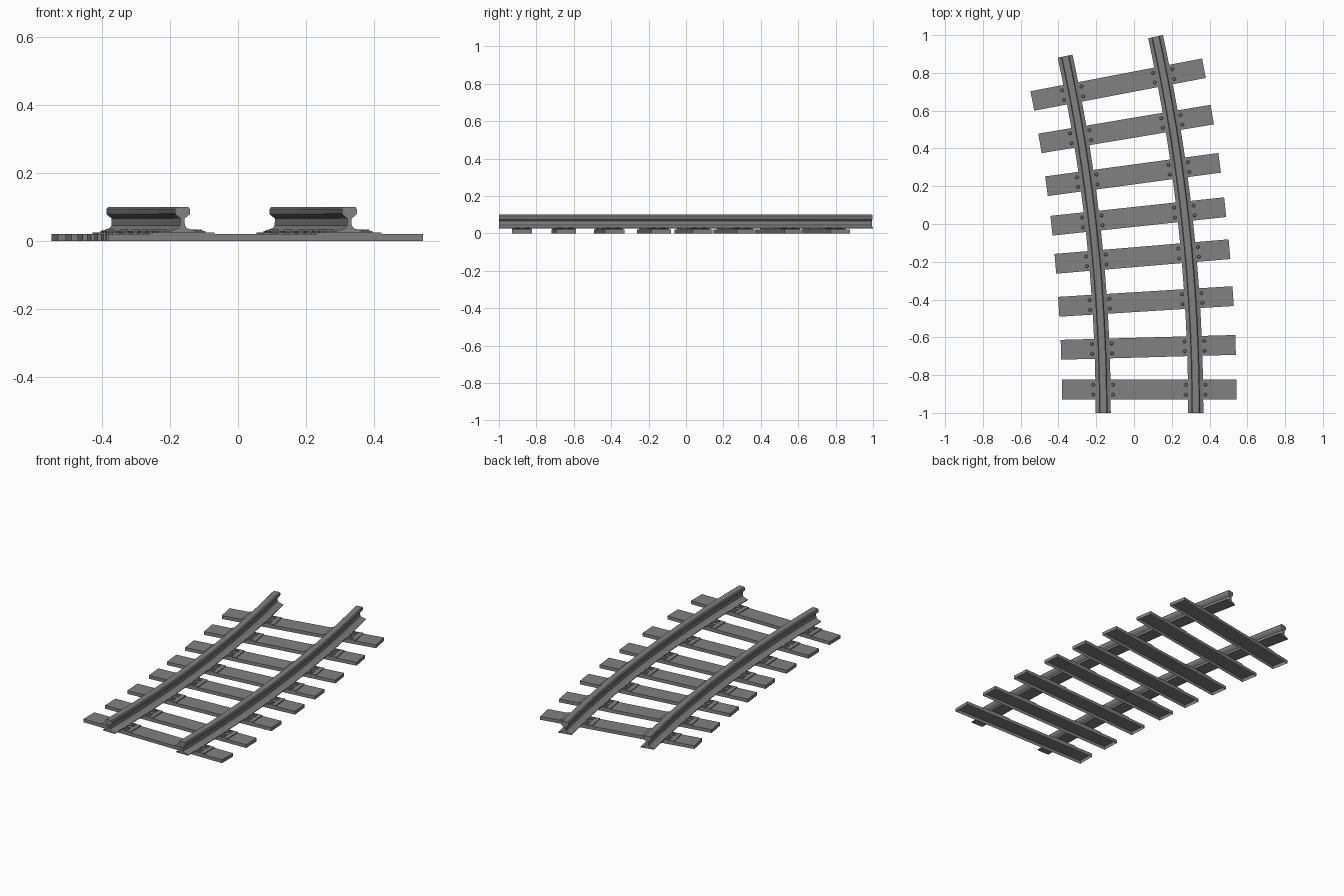
import bpy, bmesh, math
from mathutils import Matrix, Vector

cube = bpy.data.objects.get("Cube")
if cube:
    bpy.data.objects.remove(cube, do_unlink=True)

steel = bpy.data.materials.new("weathered_grey")
steel.use_nodes = True
GREY = (0.22, 0.22, 0.22, 1)
steel.diffuse_color = GREY
steel.node_tree.nodes["Principled BSDF"].inputs["Base Color"].default_value = GREY

# Track arc: both rails share one centre of curvature
CX, CY = -9.105, -1.0
R_MID, GAUGE = 9.187, 0.245
SWEEP = math.asin(0.2112)


def finish(bm, name, smooth=False):
    bmesh.ops.recalc_face_normals(bm, faces=bm.faces)
    mesh = bpy.data.meshes.new(name)
    bm.to_mesh(mesh)
    bm.free()
    mesh.materials.append(steel)
    obj = bpy.data.objects.new(name, mesh)
    bpy.context.collection.objects.link(obj)
    if smooth:
        bpy.ops.object.select_all(action='DESELECT')
        obj.select_set(True)
        bpy.context.view_layer.objects.active = obj
        bpy.ops.object.shade_smooth_by_angle(angle=math.radians(35))
    return obj


def add_box(bm, frame, x, y, z0, z1, sx, sy):
    size = Matrix.Diagonal((sx, sy, z1 - z0, 1))
    place = Matrix.Translation((x, y, (z0 + z1) / 2))
    return bmesh.ops.create_cube(bm, size=1, matrix=frame @ place @ size)["verts"]


# Rails: half of the flat-bottomed section, mirrored and swept along the arc
HALF = [(0.04, 0.025), (0.04, 0.029), (0.014, 0.037), (0.007, 0.045),
        (0.006, 0.066), (0.02, 0.077), (0.022, 0.081), (0.022, 0.094),
        (0.017, 0.0995)]
SECTION = HALF + [(-u, z) for u, z in reversed(HALF)]


def rail(name, radius, steps=16):
    bm = bmesh.new()
    rings = []
    for i in range(steps + 1):
        a = SWEEP * i / steps
        rings.append([bm.verts.new((CX + (radius + u) * math.cos(a),
                                    CY + (radius + u) * math.sin(a), z))
                      for u, z in SECTION])
    n = len(SECTION)
    for r, s in zip(rings, rings[1:]):
        for j in range(n):
            k = (j + 1) % n
            bm.faces.new((r[j], r[k], s[k], s[j]))
    bm.faces.new(rings[0])
    bm.faces.new(rings[-1])
    finish(bm, name, smooth=True)


rail("left_rail", R_MID + GAUGE)
rail("right_rail", R_MID - GAUGE)

# Sleepers: (y position, turn in degrees)
SLEEPERS = [(-0.877, 0), (-0.653, 1.6), (-0.41, 3.5), (-0.172, 4.8),
            (0.04, 6.1), (0.262, 7.7), (0.503, 9.5), (0.738, 10.8)]

for i, (y, turn) in enumerate(SLEEPERS, 1):
    x = CX + math.sqrt(R_MID ** 2 - (y - CY) ** 2)
    frame = Matrix.Translation((x, y, 0)) @ Matrix.Rotation(math.radians(turn), 4, 'Z')

    # Pressed sleeper, hollow underneath
    bm = bmesh.new()
    add_box(bm, frame, 0, 0, 0, 0.02, 0.925, 0.105)
    bm.normal_update()
    under = [f for f in bm.faces if f.normal.z < -0.9]
    bmesh.ops.delete(bm, geom=under, context='FACES_ONLY')
    finish(bm, f"sleeper_{i}")

    # Base plates, clips and bolts where the rails cross
    plates, bolts = bmesh.new(), bmesh.new()
    for side in (-1, 1):
        cx = side * GAUGE
        add_box(plates, frame, cx, 0, 0.0195, 0.025, 0.19, 0.104)
        for du in (-0.052, 0.052):
            for dv in (-0.026, 0.026):
                add_box(plates, frame, cx + du, dv, 0.0245, 0.029, 0.034, 0.03)
                spot = Matrix.Translation((cx + du, dv, 0.0315))
                bmesh.ops.create_cone(bolts, cap_ends=True, segments=6,
                                      radius1=0.01, radius2=0.007, depth=0.006,
                                      matrix=frame @ spot)
    finish(plates, f"rail_plates_{i}")
    finish(bolts, f"bolts_{i}")
